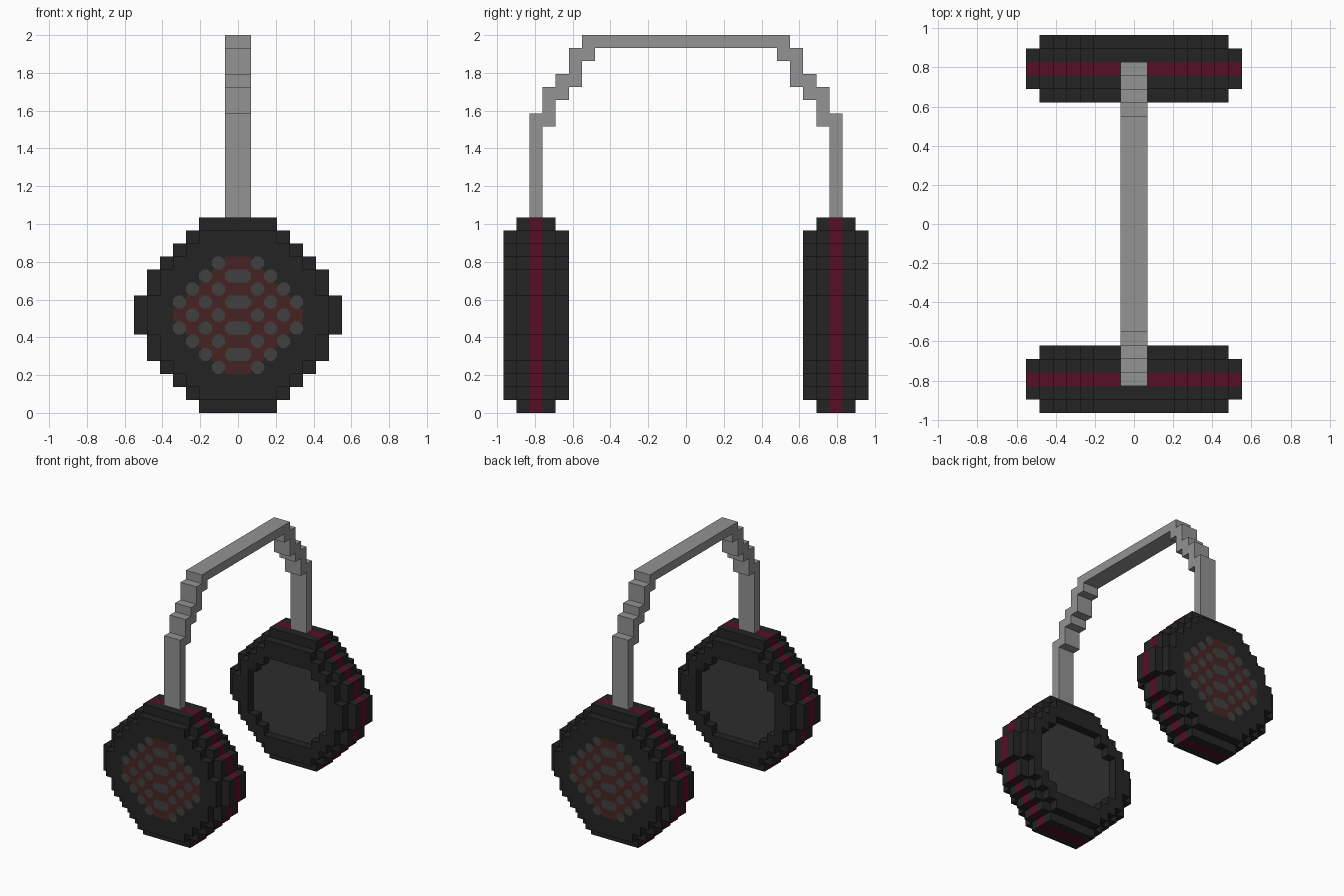
import bpy, bmesh
from mathutils import Vector

cube = bpy.data.objects.get("Cube")
if cube:
    bpy.data.objects.remove(cube, do_unlink=True)

V = 2 / 29  # size of one block


def material(name, rgb):
    lin = [((c / 255 + 0.055) / 1.055) ** 2.4 if c > 10 else c / 255 / 12.92 for c in rgb]
    m = bpy.data.materials.new(name)
    m.use_nodes = True
    m.diffuse_color = (*lin, 1)
    bsdf = next(n for n in m.node_tree.nodes if n.type == 'BSDF_PRINCIPLED')
    bsdf.inputs["Base Color"].default_value = (*lin, 1)
    return m


black = material("black_plastic", (36, 36, 36))
crimson = material("crimson_band", (88, 14, 38))
silver = material("silver_metal", (147, 147, 147))
padding = material("grey_padding", (58, 58, 58))
mesh_red = material("grille_maroon", (70, 36, 36))
mesh_grey = material("grille_grey", (64, 64, 64))


def finish(name, bm, mats, mirror):
    """Turn a bmesh into an object mirrored across the world axes."""
    me = bpy.data.meshes.new(name)
    bm.to_mesh(me)
    bm.free()
    for m in mats:
        me.materials.append(m)
    ob = bpy.data.objects.new(name, me)
    bpy.context.collection.objects.link(ob)
    mod = ob.modifiers.new("Mirror", 'MIRROR')
    mod.use_axis = mirror
    mod.merge_threshold = 0.0005
    return ob


def extrude_profile(name, points, offset, mat, mirror, seam):
    """Extrude a closed profile by offset; faces on the mirror seam are removed."""
    bm = bmesh.new()
    face = bm.faces.new([bm.verts.new(Vector(p) * V) for p in points])
    res = bmesh.ops.extrude_face_region(bm, geom=[face], use_keep_orig=True)
    moved = [g for g in res["geom"] if isinstance(g, bmesh.types.BMVert)]
    bmesh.ops.translate(bm, verts=moved, vec=Vector(offset) * V)
    bmesh.ops.recalc_face_normals(bm, faces=bm.faces)
    caps = [f for f in bm.faces if all(abs(v.co[seam]) < 1e-5 for v in f.verts)]
    bmesh.ops.delete(bm, geom=caps, context='FACES')
    return finish(name, bm, [mat], mirror)


def steps(widths, z0):
    """Stepped half outline (x, z) climbing from the bottom row to the top."""
    pts = [(0, z0)]
    for r, w in enumerate(widths):
        if pts[-1][0] != w:
            pts.append((w, z0 + r))
        if r + 1 == len(widths) or widths[r + 1] != w:
            pts.append((w, z0 + r + 1))
    return pts + [(0, z0 + len(widths))]


def disc(name, outline, y, depth, mat):
    return extrude_profile(name, [(x, y, z) for x, z in outline], (0, depth, 0),
                           mat, (True, True, False), 0)


# Ear cups: half widths of each block row
big = steps([3, 4, 5, 6, 7, 7, 8, 8, 8, 7, 7, 6, 5, 4, 3], 0)
small = steps([3, 4, 5, 6, 6, 7, 7, 7, 6, 6, 5, 4, 3], 1)
hole = steps([3, 4, 5, 5, 5, 5, 5, 4, 3], 3)

disc("cup_outer_cap", small, -14, 1, black)
disc("cup_outer_shell", big, -13, 1, black)
disc("cup_colour_band", big, -12, 1, crimson)
disc("cup_inner_shell", big, -11, 1, black)
disc("ear_cushion_ring", small + hole[::-1], -10, 1, black)
disc("ear_padding", hole, -10, 0.05, padding)

# Speaker grille: checkered plate with cut corners on the grey cells
grille = [2, 3, 4, 5, 5, 5, 4, 3, 2]
bm = bmesh.new()


def inside(i, r):
    return 0 <= r < len(grille) and i < grille[r]


def plate(pts, index):
    f = bm.faces.new([bm.verts.new((x * V, -14 * V - 0.002, (z + 3) * V)) for x, z in pts])
    f.material_index = index


C = 0.3  # corner cut
for r, width in enumerate(grille):
    for i in range(width):
        if (i + r) % 2 == 0:
            plate([(i, r), (i + 1, r), (i + 1, r + 1), (i, r + 1)], 0)
            continue
        pts = []
        for dx, dz in ((0, 0), (1, 0), (1, 1), (0, 1)):
            x, z = i + dx, r + dz
            sx, sz = 1 - 2 * dx, 1 - 2 * dz
            if x == 0:  # on the mirror seam
                pts.append((x, z))
                continue
            along, up = (x + sx * C, z), (x, z + sz * C)
            pair = [up, along] if dx == dz else [along, up]
            pts += pair
            # fill cut corners that lie within the grille
            if all(inside(a, b) for a in (i, i - sx) for b in (r, r - sz)):
                plate([(x, z)] + pair[::-1], 0)
        plate(pts, 1)
bmesh.ops.remove_doubles(bm, verts=bm.verts, dist=1e-5)
for f in bm.faces:
    f.normal_update()
    if f.normal.y > 0:
        f.normal_flip()
finish("speaker_grille", bm, [mesh_red, mesh_grey], (True, True, False))

# Headband: stepped arch, half of it in profile
arch = [(-12, 15), (-12, 23), (-11, 23), (-11, 25), (-10, 25), (-10, 26), (-9, 26),
        (-9, 28), (-8, 28), (-8, 29), (0, 29), (0, 28), (-7, 28), (-7, 27), (-8, 27),
        (-8, 25), (-9, 25), (-9, 24), (-10, 24), (-10, 22), (-11, 22), (-11, 15)]
extrude_profile("headband", [(-1, y, z) for y, z in arch], (2, 0, 0), silver,
                (False, True, False), 1)
